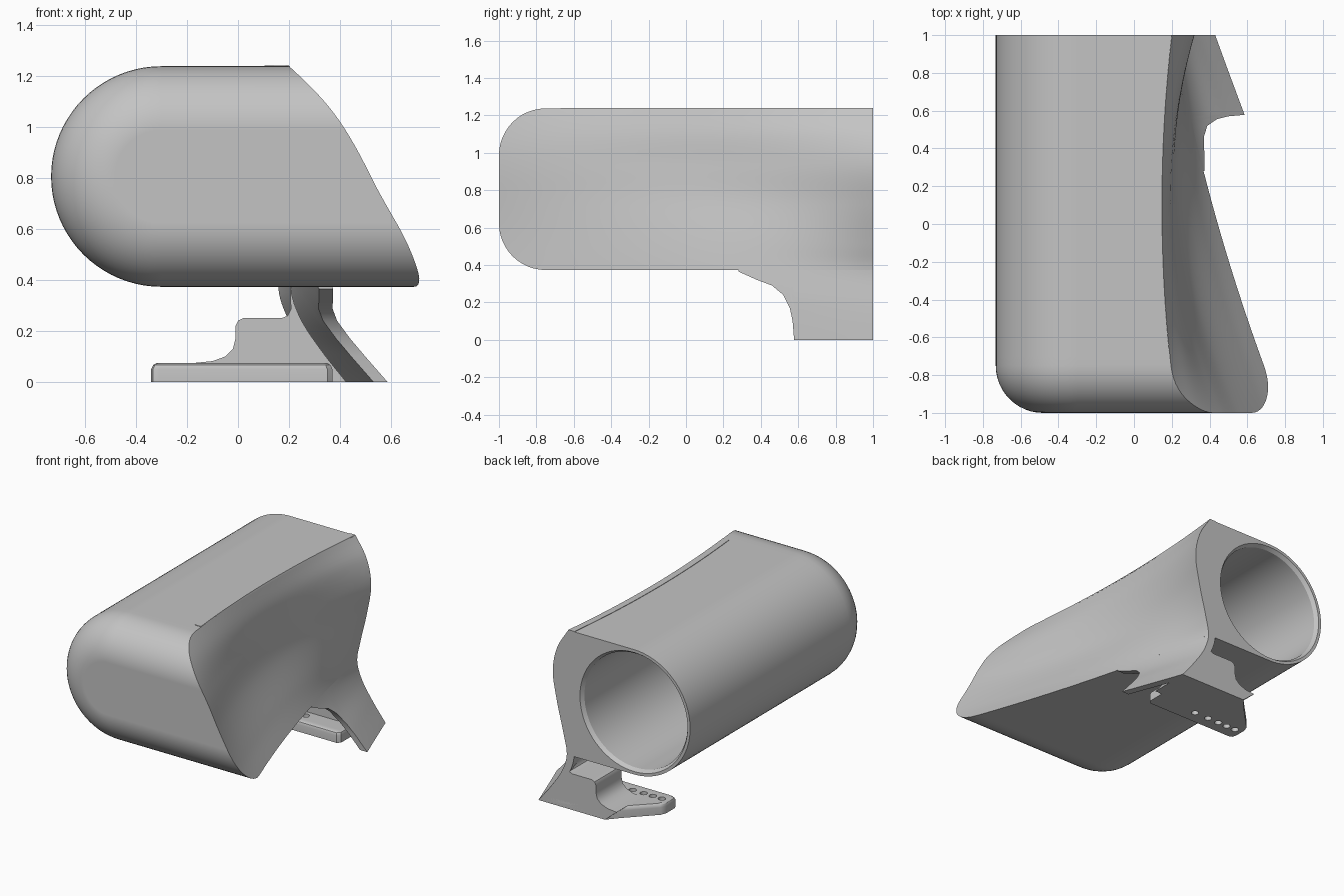
import bpy, bmesh, math

cube = bpy.data.objects.get("Cube")
if cube:
    bpy.data.objects.remove(cube, do_unlink=True)

grey = bpy.data.materials.new("plain grey")
grey.use_nodes = True
grey.diffuse_color = (0.55, 0.55, 0.55, 1)
grey.node_tree.nodes["Principled BSDF"].inputs["Base Color"].default_value = (0.55, 0.55, 0.55, 1)

# Side contour: x at each height for the front, middle and back stations
HEIGHTS = [0, .12, .25, .37, .5, .73, .93, 1.1, 1.24]
FRONT = [1.23, 1.03, .87, .785, .695, .56, .455, .345, .225]
MIDDLE = [.70, .58, .45, .37, .31, .23, .205, .19, .15]
BACK = [.43, .335, .25, .213, .235, .29, .32, .285, .2]
MID_Y = .28


def smooth_value(xs, ys, x):
    """Cubic interpolation through points with finite-difference tangents."""
    x = min(max(x, xs[0]), xs[-1])
    i = next(k for k in range(len(xs) - 1) if x <= xs[k + 1])

    def slope(k):
        a, b = max(k - 1, 0), min(k + 1, len(xs) - 1)
        return (ys[b] - ys[a]) / (xs[b] - xs[a])
    h = xs[i + 1] - xs[i]
    t = (x - xs[i]) / h
    return ((1 + 2 * t) * (1 - t) ** 2 * ys[i] + t * (1 - t) ** 2 * h * slope(i)
            + t * t * (3 - 2 * t) * ys[i + 1] + t * t * (t - 1) * h * slope(i + 1))


def side_x(y, z):
    """Sculpted side: quadratic blend of the three contours along y."""
    f, m, b = (smooth_value(HEIGHTS, p, z) for p in (FRONT, MIDDLE, BACK))
    s1 = (m - f) / (MID_Y + 1)
    s2 = (b - m) / (1 - MID_Y)
    return f + s1 * (y + 1) + (s2 - s1) / 2 * (y + 1) * (y - MID_Y)


def spread(a, b, n):
    return [a + (b - a) * i / (n - 1) for i in range(n)]


def loft(name, rings):
    """Skin equal-length closed rings and cap both ends."""
    bm = bmesh.new()
    rows = [[bm.verts.new(p) for p in ring] for ring in rings]
    n = len(rows[0])
    for r0, r1 in zip(rows, rows[1:]):
        for i in range(n):
            j = (i + 1) % n
            bm.faces.new((r0[i], r0[j], r1[j], r1[i]))
    bm.faces.new(rows[0])
    bm.faces.new(rows[-1])
    bmesh.ops.recalc_face_normals(bm, faces=bm.faces)
    mesh = bpy.data.meshes.new(name)
    bm.to_mesh(mesh)
    bm.free()
    mesh.materials.append(grey)
    obj = bpy.data.objects.new(name, mesh)
    bpy.context.collection.objects.link(obj)
    return obj


def activate(obj):
    bpy.ops.object.select_all(action='DESELECT')
    obj.select_set(True)
    bpy.context.view_layer.objects.active = obj


def cut(obj, cutter):
    mod = obj.modifiers.new("cut", 'BOOLEAN')
    mod.operation = 'DIFFERENCE'
    mod.solver = 'EXACT'
    mod.object = cutter
    activate(obj)
    bpy.ops.object.modifier_apply(modifier=mod.name)
    bpy.data.objects.remove(cutter, do_unlink=True)


def finish(obj, angle=32):
    activate(obj)
    bpy.ops.object.shade_smooth_by_angle(angle=math.radians(angle))
    obj.modifiers.new("even shading", 'WEIGHTED_NORMAL').keep_sharp = True


# Housing: half-round section with a rounded front edge
CX, CZ, R, FILLET = -.3, .805, .432, .25


def body_ring(y, inset):
    r = R - inset
    arc = [(CX - r * math.sin(a), y, CZ - r * math.cos(a)) for a in spread(0, math.pi, 41)]
    side = [(side_x(y, z), y, z) for z in spread(CZ + r, CZ - r, 36)]
    return arc + side


rings = []
for a in spread(0, math.pi / 2, 13):
    rings.append(body_ring(-1 + FILLET * (1 - math.cos(a)), FILLET * (1 - math.sin(a))))
rings += [body_ring(y, 0) for y in spread(-.75, 1, 37)[1:]]
housing = loft("housing", rings)


# Round bore with a chamfered mouth
def circle(y, r, n=72):
    return [(CX + r * math.cos(2 * math.pi * i / n), y, CZ + r * math.sin(2 * math.pi * i / n))
            for i in range(n)]


cut(housing, loft("bore_cutter", [circle(-.8, .395), circle(.975, .395),
                                  circle(1, .412), circle(1.1, .412)]))
finish(housing)

# Slim raised lip along the upper edge
lip = []
for y in spread(-.67, 1, 36):
    x = side_x(y, 1.24)
    lip.append([(x - .045, y, 1.23), (x - .045, y, 1.24), (x, y, 1.24), (x + .004, y, 1.23)])
finish(loft("top_lip", lip))

# Skirt: thin wall continuing the side down to the base
CUT_Y = [.28, .38, .46, .52, .555, .57, .578]
CUT_Z = [.365, .32, .29, .24, .17, .1, 0]
WALL = .055
skirt_rings = []
for y in CUT_Y + spread(.6, 1, 12):
    low = CUT_Z[CUT_Y.index(y)] if y in CUT_Y else 0
    zs = spread(CZ - R, low, 18)
    outer = [(side_x(y, z), y, z) for z in zs]
    inner = [(side_x(y, z) - WALL, y, z) for z in reversed(zs)]
    skirt_rings.append(outer + inner)
finish(loft("skirt", skirt_rings))

# Stepped bracket between skirt and foot
step = [(-.08, 0), (-.17, .075), (-.1, .082), (-.05, .1), (-.02, .13), (-.01, .17), (-.01, .22),
        (0, .24), (.02, .25), (.17, .25), (.195, .26), (.207, .285), (.205, .376)]
step += [(side_x(1, z) - .006, z) for z in spread(.376, 0, 12)]
finish(loft("bracket", [[(x, y, z) for x, z in step] for y in (.72, 1)]))

# Foot plate with softened upper edge
outline = [(.35, .58), (-.31, .58), (-.333, .59), (-.34, .615), (-.34, .7), (-.325, .74),
           (-.15, .92), (-.08, 1), (.36, 1), (.37, .8), (.37, .6)]


def plate_ring(z, k):
    return [(.015 + (x - .015) * (1 - k), .79 + (y - .79) * (1 - k * 1.5), z) for x, y in outline]


foot = loft("foot_plate", [plate_ring(0, 0), plate_ring(.05, 0), plate_ring(.066, .02),
                           plate_ring(.075, .06)])

# Row of five screw holes
for x in (.05, -.06, -.145, -.215, -.285):
    hole = [[(x + .024 * math.cos(i * math.pi / 10), .67 + .024 * math.sin(i * math.pi / 10), z)
             for i in range(20)] for z in (-.05, .15)]
    cut(foot, loft("hole_cutter", hole))
finish(foot)
